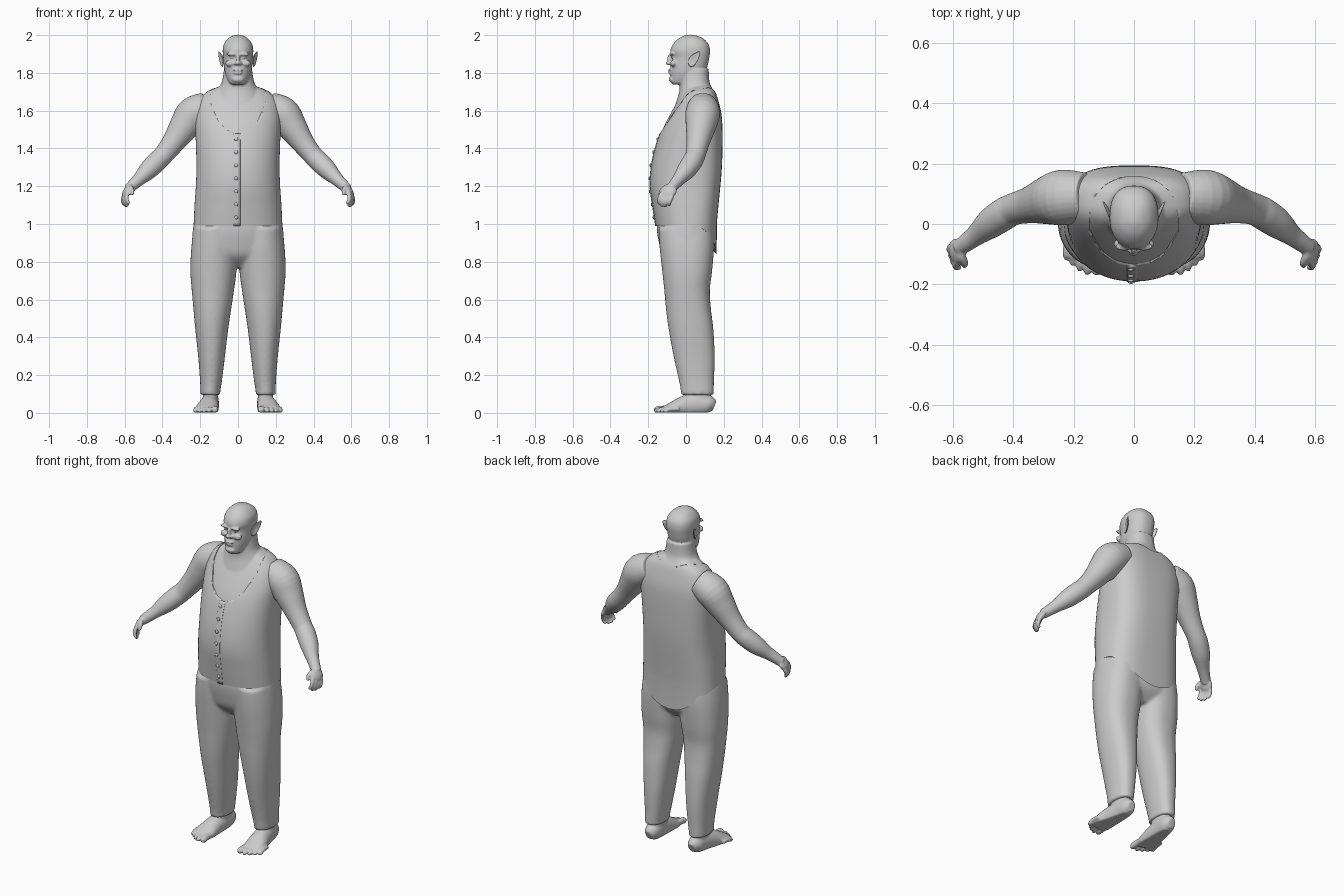
import bpy, bmesh, math
from mathutils import Vector, Matrix

if "Cube" in bpy.data.objects:
    bpy.data.objects.remove(bpy.data.objects["Cube"])

X, Y, Z = Vector((1, 0, 0)), Vector((0, 1, 0)), Vector((0, 0, 1))


def smooth(rows, k=4):
    """Catmull-Rom interpolation of profile rows."""
    out = []
    for i in range(len(rows) - 1):
        a, b, c, d = (rows[max(0, min(len(rows) - 1, i + j))] for j in (-1, 0, 1, 2))
        for s in range(k):
            t = s / k
            out.append(tuple(.5 * (2*q + (r-p)*t + (2*p-5*q+4*r-w)*t*t + (3*q-p-3*r+w)*t**3)
                             for p, q, r, w in zip(a, b, c, d)))
    return out + [rows[-1]]


def bridge(bm, rings):
    """Closed skin over a list of rings."""
    vs = [[bm.verts.new(p) for p in r] for r in rings]
    n = len(vs[0])
    for a, b in zip(vs, vs[1:]):
        for i in range(n):
            bm.faces.new((a[i], a[(i+1) % n], b[(i+1) % n], b[i]))
    for r in (vs[0], vs[-1]):
        c = bm.verts.new(sum((v.co for v in r), Vector()) / n)
        for i in range(n):
            bm.faces.new((r[i], r[(i+1) % n], c))
    return vs


def power(v, e):
    return math.copysign(abs(v) ** (2 / e), v)


def loft(bm, rows, back=2.4, front=2.1, n=48, inset=0):
    """Horizontal rings, each row (centre x, z, half width, front y, back y)."""
    rings = []
    for cx, z, rx, yf, yb in smooth(rows):
        ring = []
        for i in range(n):
            a = math.tau * i / n
            e = back if math.sin(a) > 0 else front
            ring.append(Vector((cx + (rx-inset) * power(math.cos(a), e),
                                (yf+yb)/2 + ((yb-yf)/2-inset) * power(math.sin(a), e), z)))
        rings.append(ring)
    return bridge(bm, rings)


def tube(bm, rows, ref=Z, n=20):
    """Limb along a path, each row (x, y, z, side radius, other radius)."""
    rows = smooth([r if len(r) == 5 else (*r, r[3]) for r in rows])
    pts = [Vector(r[:3]) for r in rows]
    rings = []
    for i, p in enumerate(pts):
        t = (pts[min(i+1, len(pts)-1)] - pts[max(i-1, 0)]).normalized()
        u = t.cross(ref).normalized()
        w = u.cross(t)
        ring = [p + u*math.cos(math.tau*j/n)*rows[i][3] + w*math.sin(math.tau*j/n)*rows[i][4] for j in range(n)]
        rings.append([Vector((q.x, q.y, max(q.z, .002))) for q in ring])
    bridge(bm, rings)


def blob(bm, loc, size, axes=(X, Y, Z)):
    m = Matrix([a * s for a, s in zip(axes, size)]).transposed().to_4x4()
    bmesh.ops.create_uvsphere(bm, u_segments=20, v_segments=12, radius=1,
                              matrix=Matrix.Translation(loc) @ m)


def finish(bm, name, mirror=False, voxel=0, rounds=3):
    bmesh.ops.recalc_face_normals(bm, faces=bm.faces)
    me = bpy.data.meshes.new(name)
    bm.to_mesh(me)
    bm.free()
    for p in me.polygons:
        p.use_smooth = True
    ob = bpy.data.objects.new(name, me)
    bpy.context.collection.objects.link(ob)
    if mirror:
        ob.modifiers.new("mirror", 'MIRROR').use_mirror_merge = False
    if voxel:
        m = ob.modifiers.new("fuse", 'REMESH')
        m.mode, m.voxel_size, m.use_smooth_shade = 'VOXEL', voxel, True
        s = ob.modifiers.new("soften", 'SMOOTH')
        s.factor, s.iterations = .5, rounds
    return ob


TORSO = [(0, .99, .235, -.16, .162), (0, 1.1, .23, -.177, .172), (0, 1.2, .223, -.19, .182),
         (0, 1.3, .22, -.184, .19), (0, 1.4, .222, -.163, .193), (0, 1.5, .226, -.13, .193),
         (0, 1.58, .226, -.09, .188), (0, 1.65, .208, -.05, .172), (0, 1.70, .165, -.02, .155),
         (0, 1.735, .09, .0, .13)]

# Bare skin: neck and chest
bm = bmesh.new()
loft(bm, TORSO[3:], back=3, inset=.006)
loft(bm, [(0, 1.62, .15, -.06, .17), (0, 1.70, .115, -.036, .146), (0, 1.75, .086, -.034, .125),
          (0, 1.82, .074, -.03, .12)])
# Head
loft(bm, [(0, 1.738, .028, -.07, -.01), (0, 1.75, .047, -.08, .03), (0, 1.79, .066, -.083, .09),
          (0, 1.83, .074, -.082, .112), (0, 1.88, .078, -.075, .123), (0, 1.915, .081, -.083, .127),
          (0, 1.95, .076, -.07, .12), (0, 1.98, .055, -.042, .094), (0, 1.996, .03, -.012, .06),
          (0, 2.002, .008, .01, .03)])
# Face: brow, eye, cheek, nose, lips, chin
for loc, size in [((.033, -.075, 1.899), (.03, .014, .009)), ((.032, -.064, 1.882), (.013, .013, .009)),
                  ((.043, -.066, 1.85), (.024, .018, .018)), ((0, -.086, 1.87), (.011, .014, .028)),
                  ((0, -.094, 1.852), (.013, .014, .011)), ((.013, -.085, 1.85), (.01, .012, .009)),
                  ((0, -.082, 1.815), (.026, .013, .007)), ((0, -.081, 1.799), (.023, .013, .007)),
                  ((0, -.073, 1.765), (.032, .018, .018))]:
    blob(bm, loc, size)
# Arm
tube(bm, [(.16, .09, 1.62, .08), (.235, .088, 1.583, .092), (.285, .078, 1.515, .08), (.34, .064, 1.435, .062),
          (.395, .05, 1.365, .053), (.43, .033, 1.33, .054), (.475, .002, 1.285, .05), (.52, -.035, 1.24, .036),
          (.55, -.058, 1.213, .031), (.58, -.08, 1.185, .027)], n=28)
# Hand: palm, fingers, thumb
d = Vector((.4, -.45, -.8)).normalized()
b = Vector((.35, .88, -.33)).normalized()
inward = -d.cross(b).normalized()
b = inward.cross(d).normalized()
if b.y < 0:
    b = -b
palm = Vector((.586, -.09, 1.175))
blob(bm, palm, (.042, .042, .02), (d, b, inward))
for i, length in zip((-1.5, -.5, .5, 1.5), (.95, 1.05, 1, .8)):
    p = [palm + d*.02 + b*.02*i]
    for f, g in ((.024, .004), (.022, .012), (.012, .022)):
        p.append(p[-1] + (d*f + inward*g) * length)
    tube(bm, [(*q, r) for q, r in zip(p, (.011, .0115, .0105, .007))], ref=b, n=12)
p = palm - d*.015 - b*.025
tube(bm, [(*p, .014), (*(p + d*.02 - b*.018 + inward*.015), .0125),
          (*(p + d*.045 - b*.02 + inward*.026), .008)], ref=inward, n=12)
# Foot and toes
loft(bm, [(.145, .05, .042, -.01, .135), (.145, .1, .04, -.01, .13), (.145, .18, .04, .0, .125)])
tube(bm, [(.143, .15, .035, .022, .028), (.143, .12, .045, .042, .048), (.147, .06, .045, .047, .06),
          (.155, -.01, .035, .053, .055), (.164, -.07, .022, .062, .038), (.17, -.115, .015, .06, .022)], n=28)
for x, y, r in ((.123, -.155, .018), (.154, -.155, .013), (.179, -.142, .0125), (.202, -.125, .012), (.224, -.106, .0115)):
    tube(bm, [(.96*x + .006, y + .07, .022, r), (x, y + .02, .02, r), (x, y, r * .9, r), (x, y - .014, r * .8, r * .5)], n=12)
finish(bm, "body_skin", mirror=True, voxel=.005)

# Pointed ears
bm = bmesh.new()
rim = [(.012, 1.832), (.008, 1.868), (.025, 1.893), (.05, 1.907), (.079, 1.922),
       (.075, 1.888), (.058, 1.855), (.036, 1.826)]
vs = [bm.verts.new((.077 + .42 * (y - .01), y, z)) for y, z in rim]
c = bm.verts.new((.077, .042, 1.868))
for i in range(len(vs)):
    bm.faces.new((vs[i], vs[(i+1) % len(vs)], c))
ears = finish(bm, "ears", mirror=True)
s = ears.modifiers.new("thick", 'SOLIDIFY')
s.thickness, s.offset = .007, 0
ears.modifiers.new("round", 'SUBSURF').levels = 1

# Trousers: hips and legs fused
bm = bmesh.new()
loft(bm, [(0, 1.06, .22, -.15, .15), (0, .98, .238, -.155, .153), (0, .9, .243, -.143, .15), (0, .83, .235, -.12, .14),
          (0, .77, .16, -.06, .09)])
loft(bm, [(.12, .98, .113, -.145, .145), (.124, .88, .123, -.14, .148), (.13, .75, .122, -.126, .138),
          (.133, .65, .112, -.115, .126), (.136, .55, .1, -.106, .132), (.139, .45, .088, -.093, .144),
          (.14, .3, .071, -.066, .152), (.143, .17, .058, -.037, .148), (.146, .12, .053, -.028, .147),
          (.146, .095, .052, -.026, .146)])
finish(bm, "trousers", mirror=True, voxel=.009, rounds=4)

# Vest with pointed back hem
bm = bmesh.new()
rings = loft(bm, TORSO, back=3, n=64)
for v in rings[0]:
    if v.co.y > 0:
        v.co.z -= .15 * max(0, 1 - (v.co.x / .235) ** 2)
vest = finish(bm, "vest")


def cutter(name, bottom, shift):
    bm = bmesh.new()
    bridge(bm, [bottom, [p + shift for p in bottom]])
    ob = finish(bm, name)
    ob.hide_render = True
    ob.hide_viewport = True
    ob.display_type = 'WIRE'
    m = vest.modifiers.new(name, 'BOOLEAN')
    m.operation, m.solver, m.object = 'DIFFERENCE', 'EXACT', ob


# Neckline openings
cutter("v_neck_cutter", [Vector((x, -.4, z)) for x, z in ((-.145, 1.8), (-.145, 1.64), (-.1, 1.535), (-.055, 1.495), (0, 1.475),
                         (.055, 1.495), (.1, 1.535), (.145, 1.64), (.145, 1.8))], Y * .44)
cutter("neck_cutter", [Vector((.143 * math.cos(math.tau*i/40), .04 + .118 * math.sin(math.tau*i/40), 1.63))
                       for i in range(40)], Z * .3)
bpy.context.view_layer.objects.active = vest
vest.select_set(True)
bpy.ops.object.shade_smooth_by_angle(angle=math.radians(40))

# Front placket and buttons
front = [(r[1], r[3]) for r in smooth(TORSO)]
bm = bmesh.new()
tube(bm, [(-.006, y, z, .018, .003) for z, y in front[::4] if z < 1.45] + [(-.006, -.138, 1.478, .018, .003)], ref=Y)
finish(bm, "placket")
bm = bmesh.new()
for i in range(7):
    z = 1.035 + i * .069
    y = min(front, key=lambda f: abs(f[0] - z))[1]
    blob(bm, (-.01, y - .003, z), (.01, .006, .01))
finish(bm, "buttons")
